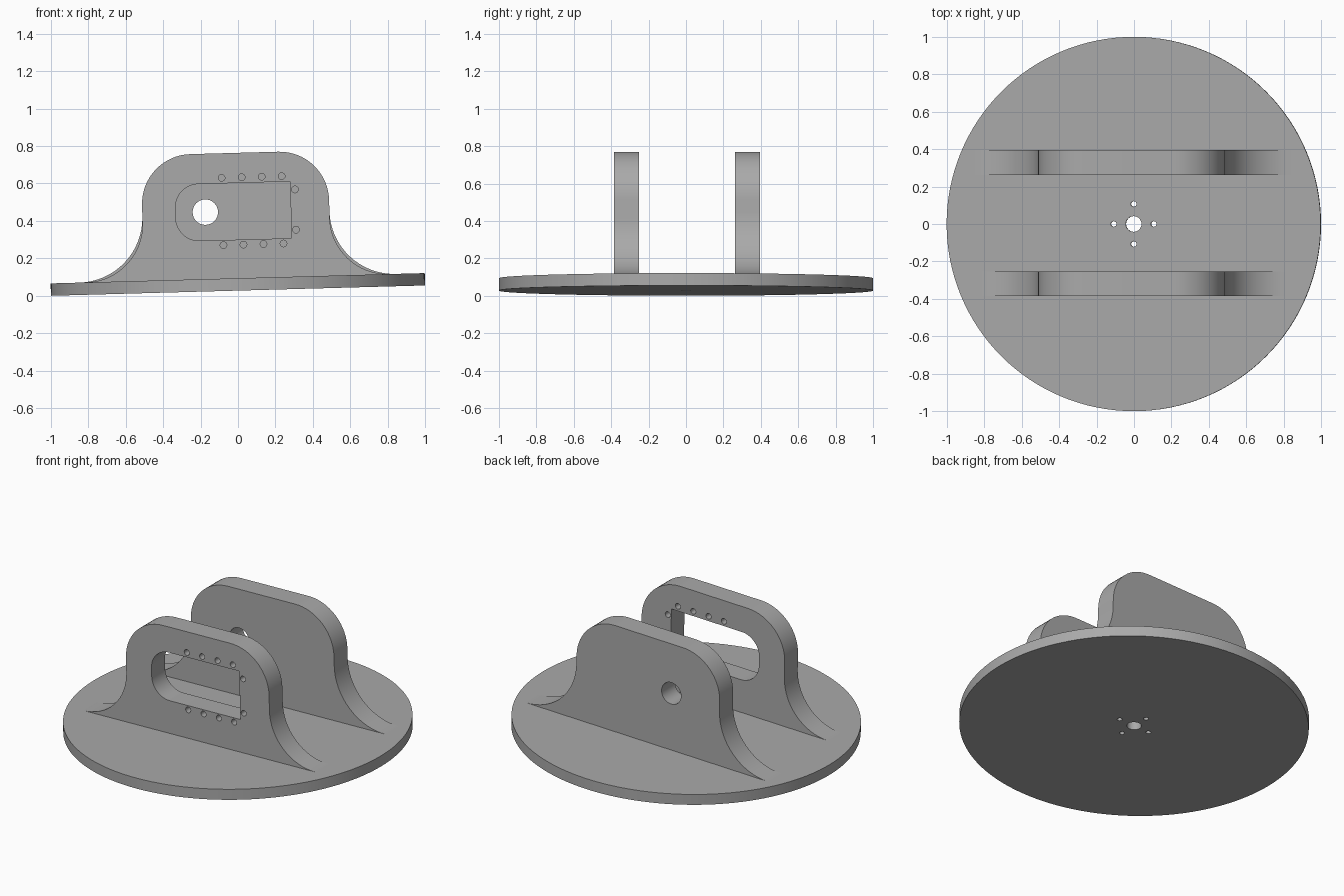
import bpy, bmesh, math
from mathutils import Matrix

if "Cube" in bpy.data.objects:
    bpy.data.objects.remove(bpy.data.objects["Cube"], do_unlink=True)

TILT = math.radians(1.58)
THICK = 0.066            # base disc thickness
TOP, HALF, CORNER = 0.736, 0.5, 0.265

grey = bpy.data.materials.new("plain grey")
grey.use_nodes = True
grey.diffuse_color = (0.4, 0.4, 0.4, 1)
grey.node_tree.nodes["Principled BSDF"].inputs["Base Color"].default_value = (0.4, 0.4, 0.4, 1)

# The whole bracket leans slightly about the y axis
LEAN = Matrix.Translation((0, 0, math.sin(TILT))) @ Matrix.Rotation(-TILT, 4, "Y")


def arc(cx, cy, r, start, end, n=16):
    """Points along a circular arc, angles in degrees."""
    steps = [math.radians(start + (end - start) * i / n) for i in range(n + 1)]
    return [(cx + r * math.cos(a), cy + r * math.sin(a)) for a in steps]


def circle(cx, cy, r, n=24):
    return arc(cx, cy, r, 0, 360, n)[:-1]


def extrude(name, loops, depth, placement):
    """Solid from an outline and its holes, centred on its thickness."""
    curve = bpy.data.curves.new(name, "CURVE")
    curve.dimensions = "2D"
    curve.fill_mode = "BOTH"
    curve.extrude = depth / 2
    for loop in loops:
        spline = curve.splines.new("POLY")
        spline.points.add(len(loop) - 1)
        for point, (x, y) in zip(spline.points, loop):
            point.co = (x, y, 0, 1)
        spline.use_cyclic_u = True
    temp = bpy.data.objects.new(name + "_outline", curve)
    bpy.context.collection.objects.link(temp)
    bpy.context.view_layer.update()
    graph = bpy.context.evaluated_depsgraph_get()
    mesh = bpy.data.meshes.new_from_object(temp.evaluated_get(graph))
    bpy.data.objects.remove(temp, do_unlink=True)
    bm = bmesh.new()
    bm.from_mesh(mesh)
    bmesh.ops.remove_doubles(bm, verts=bm.verts, dist=1e-5)
    bmesh.ops.recalc_face_normals(bm, faces=bm.faces)
    bm.to_mesh(mesh)
    bm.free()
    mesh.transform(LEAN @ placement)
    mesh.materials.clear()
    mesh.materials.append(grey)
    obj = bpy.data.objects.new(name, mesh)
    bpy.context.collection.objects.link(obj)
    bpy.ops.object.select_all(action="DESELECT")
    obj.select_set(True)
    bpy.context.view_layer.objects.active = obj
    bpy.ops.object.shade_smooth_by_angle(angle=math.radians(30))
    return obj


def cheek_outline(fillet):
    """Upright plate: rounded top corners and flared feet."""
    foot = HALF + fillet
    right = [(foot, THICK - 0.01)]
    right += arc(foot, THICK + fillet, fillet, 270, 180)
    right += arc(HALF - CORNER, TOP - CORNER, CORNER, 0, 90)
    return right + [(-x, y) for x, y in reversed(right)]


def upright(y):
    return Matrix.Translation((0, y, 0)) @ Matrix.Rotation(math.pi / 2, 4, "X")


# Base disc with a centre bore and four screw holes
disc = [circle(0, 0, 1, 128), circle(0, 0, 0.042)]
for dx, dy in ((1, 0), (0, 1), (-1, 0), (0, -1)):
    disc.append(circle(0.107 * dx, 0.107 * dy, 0.015, 16))
extrude("base_disc", disc, THICK, Matrix.Translation((0, 0, THICK / 2)))

# Front plate: window rounded on one end, with a ring of screw holes
left, right, low, high, r = -0.322, 0.294, 0.272, 0.575, 0.125
window = [(right, low), (right, high)]
window += arc(left + r, high - r, r, 90, 180) + arc(left + r, low + r, r, 180, 270)
screws = [(-0.071 + 0.107 * i, z) for i in range(4) for z in (0.245, 0.605)]
screws += [(0.319, 0.317), (0.319, 0.532)]
front = [cheek_outline(0.31), window] + [circle(x, z, 0.018, 16) for x, z in screws]
extrude("front_plate", front, 0.133, upright(-0.319))

# Back plate: single round shaft hole
back = [cheek_outline(0.345), circle(-0.163, 0.424, 0.068, 32)]
extrude("back_plate", back, 0.134, upright(0.329))
